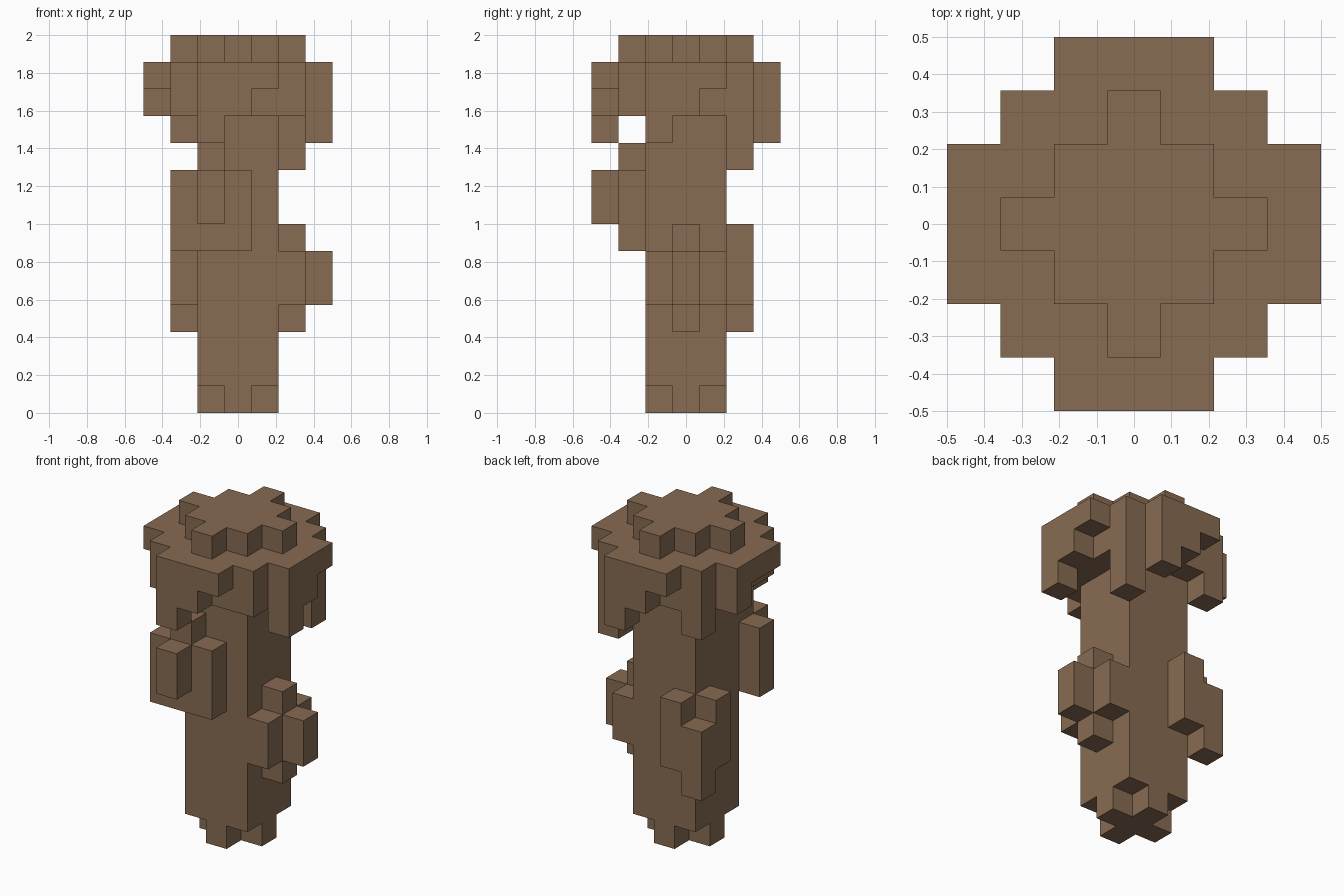
import bpy
import bmesh
from mathutils import Vector

if "Cube" in bpy.data.objects:
    bpy.data.objects.remove(bpy.data.objects["Cube"], do_unlink=True)

UNIT = 1 / 7
SIDES = [Vector(s) for s in ((1, 0, 0), (-1, 0, 0), (0, 1, 0), (0, -1, 0), (0, 0, 1), (0, 0, -1))]

bark = bpy.data.materials.new("brown_bark")
bark.use_nodes = True
bark.diffuse_color = (0.242, 0.147, 0.084, 1)
bark.node_tree.nodes["Principled BSDF"].inputs["Base Color"].default_value = bark.diffuse_color


def box(xs, ys, zs):
    """Cells in a block; each span is inclusive."""
    return {(x, y, z)
            for x in range(xs[0], xs[1] + 1)
            for y in range(ys[0], ys[1] + 1)
            for z in range(zs[0], zs[1] + 1)}


def post(x, y, low, high):
    return box((x, x), (y, y), (low, high))


def layer(radius_squared, z):
    """Stepped round layer one cell thick."""
    r = range(-3, 4)
    return {(x, y, z) for x in r for y in r if x * x + y * y <= radius_squared}


def turned(x, y, quarter_turns):
    for _ in range(quarter_turns):
        x, y = -y, x
    return x, y


parts = {}

# Square trunk standing on a cross-shaped foot
core = (-1, 1)
parts["trunk"] = box(core, core, (1, 11)) | layer(1, 0)

# Stepped crown: small cap, wide disc and inner collar
parts["crown_cap"] = layer(4, 13) | {(x, y, 13) for x in core for y in core}
parts["crown_disc"] = layer(10, 12)
parts["crown_collar"] = layer(5, 11) - parts["trunk"]

# Hanging rim: on each side a long, a middle and a corner drop
rim = set()
long_drop = [10, 10, 10, 11]
middle_drop = [11, 11, 11, 12]
corner_drop = [11, 11, 9, 10]
for turn in range(4):
    for start, drops in (((-1, -3), long_drop), ((0, -3), middle_drop), ((-2, -2), corner_drop)):
        rim |= post(*turned(*start, turn), drops[turn], 11)
parts["crown_rim"] = rim

# Growth on the front
parts["front_growth"] = box((-2, 0), (-2, -2), (6, 8)) | post(-1, -2, 9, 9) | post(-1, -3, 7, 8)

# Growth on the left side
parts["left_growth"] = box((2, 2), core, (4, 5)) | post(2, 0, 3, 6) | post(3, 0, 4, 5)

# Growth wrapped round the back corner
parts["back_growth"] = post(-1, 2, 4, 6) | post(-2, 1, 4, 6) | post(-2, 2, 3, 5)

filled = set().union(*parts.values())


def build(name, cells):
    """Mesh the outside faces of a group of cells."""
    bm = bmesh.new()
    for cell in sorted(cells):
        centre = Vector(cell) + Vector((0, 0, 0.5))
        for n in SIDES:
            if tuple(int(c) for c in Vector(cell) + n) in filled:
                continue
            u = Vector((n.y, n.z, n.x))
            v = n.cross(u)
            corners = [centre + (n + a * u + b * v) / 2
                       for a, b in ((-1, -1), (1, -1), (1, 1), (-1, 1))]
            bm.faces.new([bm.verts.new(c * UNIT) for c in corners])
    bmesh.ops.remove_doubles(bm, verts=bm.verts, dist=0.001)
    mesh = bpy.data.meshes.new(name)
    bm.to_mesh(mesh)
    bm.free()
    mesh.materials.append(bark)
    bpy.context.scene.collection.objects.link(bpy.data.objects.new(name, mesh))


for part_name, part_cells in parts.items():
    build(part_name, part_cells)
